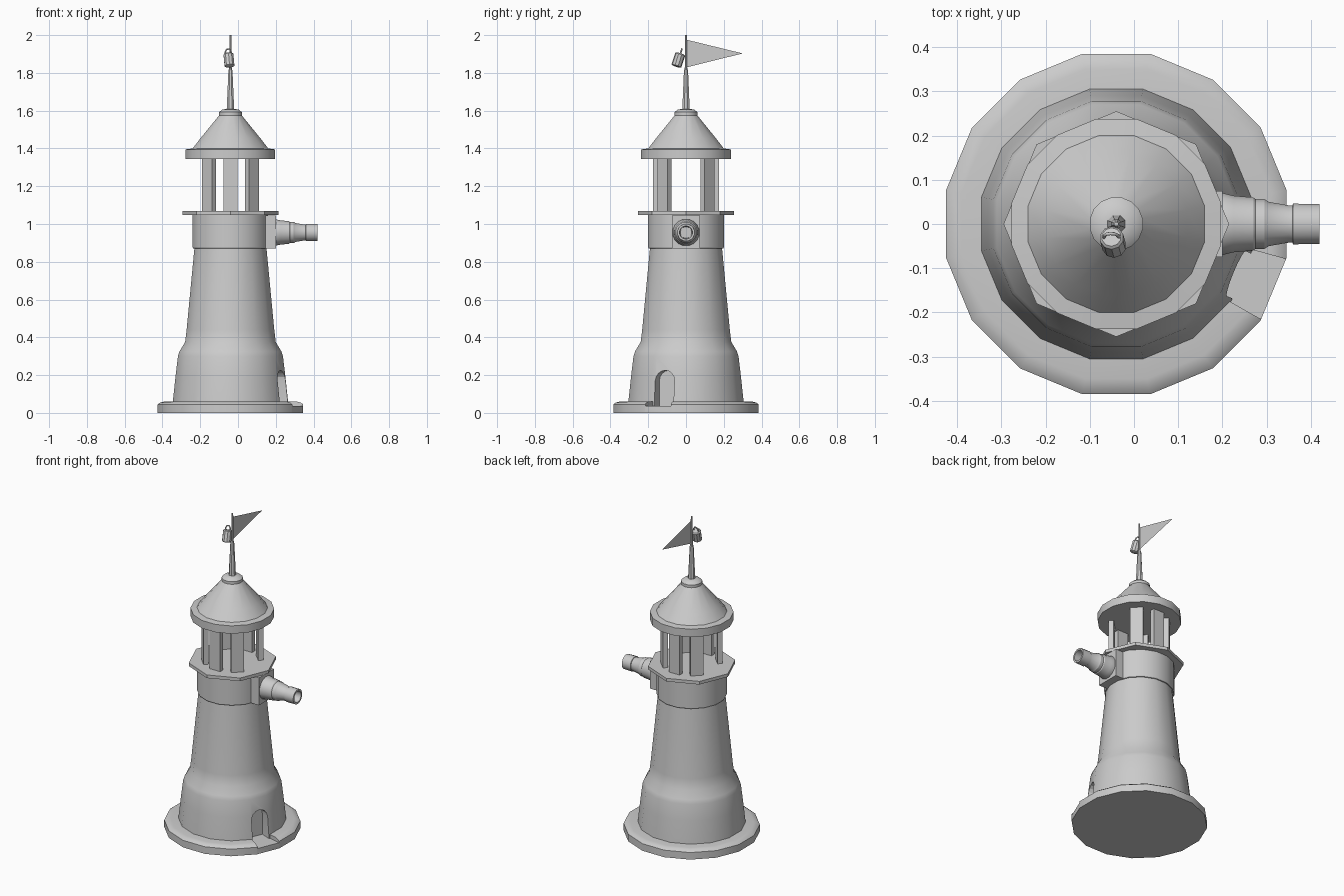
import bpy, bmesh
from math import pi, cos, sin, radians
from mathutils import Matrix, Vector

if "Cube" in bpy.data.objects:
    bpy.data.objects.remove(bpy.data.objects["Cube"])

CX = -0.04   # tower axis
AXIS = Matrix.Translation((CX, 0, 0))


def make(name, bm, mat=Matrix(), smooth=True):
    if any(len(f.verts) for f in bm.faces) and len(bm.faces) > 1:
        bmesh.ops.recalc_face_normals(bm, faces=bm.faces)
    me = bpy.data.meshes.new(name)
    bm.to_mesh(me)
    bm.free()
    me.transform(mat)
    ob = bpy.data.objects.new(name, me)
    bpy.context.collection.objects.link(ob)
    if smooth:
        shade(ob)
    return ob


def activate(ob):
    bpy.ops.object.select_all(action='DESELECT')
    ob.select_set(True)
    bpy.context.view_layer.objects.active = ob


def shade(ob, angle=30):
    activate(ob)
    bpy.ops.object.shade_smooth_by_angle(angle=radians(angle))


def lathe(name, profile, sides=16, mat=AXIS, smooth=True):
    """Closed revolved form; radii are measured to the flats."""
    bm = bmesh.new()
    k = 1 / cos(pi / sides)
    rings = []
    for r, z in profile:
        rings.append([bm.verts.new((r * k * cos(2 * pi * (i + .5) / sides),
                                    r * k * sin(2 * pi * (i + .5) / sides), z))
                      for i in range(sides)])
    for a, b in zip(rings, rings[1:]):
        for i in range(sides):
            j = (i + 1) % sides
            bm.faces.new((a[i], a[j], b[j], b[i]))
    bm.faces.new(rings[0][::-1])
    bm.faces.new(rings[-1])
    return make(name, bm, mat, smooth)


def box(name, size, loc, mat=AXIS):
    bm = bmesh.new()
    bmesh.ops.create_cube(bm, size=1, matrix=Matrix.Translation(loc) @ Matrix.Diagonal((*size, 1)))
    return make(name, bm, mat, False)


def extrude_x(name, pts, x0, x1, mat):
    """Extrude a (y, z) outline along x."""
    bm = bmesh.new()
    f = bm.faces.new([bm.verts.new((x0, y, z)) for y, z in pts])
    ext = bmesh.ops.extrude_face_region(bm, geom=[f])
    for v in [g for g in ext['geom'] if isinstance(g, bmesh.types.BMVert)]:
        v.co.x = x1
    return make(name, bm, mat, False)


def cut(ob, cutter):
    m = ob.modifiers.new('cut', 'BOOLEAN')
    m.operation, m.object, m.solver = 'DIFFERENCE', cutter, 'EXACT'
    activate(ob)
    bpy.ops.object.modifier_apply(modifier=m.name)
    bpy.data.objects.remove(cutter)
    shade(ob)


# base slab and tapering tower
base = lathe('base', [(.385, 0), (.385, .045), (.372, .055), (.35, .06), (.25, .06)])
tower = lathe('tower', [(.308, .02), (.305, .06), (.29, .2), (.278, .30), (.27, .325),
                        (.24, .375), (.232, .44), (.19, .88)])

# arched doorway and sunken step on the face at -22.5 degrees
door_mat = AXIS @ Matrix.Rotation(radians(-22.5), 4, 'Z')
arch = [(-.055, .036), (.055, .036)] + [(.055 * cos(pi * i / 8), .17 + .055 * sin(pi * i / 8)) for i in range(9)]
cut(tower, extrude_x('door_cutter', arch, .235, .45, door_mat))
bm = bmesh.new()
bmesh.ops.create_cube(bm, size=1)
for v in bm.verts:
    out = v.co.x > 0
    v.co = Vector((.42 if out else .235, (.078 if out else .055) * (1 if v.co.y > 0 else -1),
                   .1 if v.co.z > 0 else .036))
cut(base, make('step_cutter', bm, door_mat, False))

# drum under the gallery, with a square mount for the spout
lathe('drum', [(.197, .87), (.2, .875), (.2, 1.05)])
box('spout_mount', (.14, .15, .175), (.17, 0, .9575))

# hollow stepped spout pointing along +x
to_x = Matrix.Translation((0, 0, .955)) @ Matrix.Rotation(pi / 2, 4, 'Y')
lathe('spout', [(.06, .16), (.07, .2), (.064, .225), (.06, .27), (.056, .275), (.056, .295), (.05, .305),
                (.042, .35), (.042, .358), (.046, .36), (.045, .42), (.034, .42), (.03, .33)], mat=to_x)

# octagonal gallery, corners on the axes
lathe('gallery', [(.255 * cos(pi / 8), 1.048), (.255 * cos(pi / 8), 1.068)], 8,
      AXIS @ Matrix.Rotation(pi / 8, 4, 'Z'), False)

# six lantern-room pillars, open toward +x and -x
for i, a in enumerate((45, 90, 135, 225, 270, 315)):
    box(f'pillar_{i + 1}', (.03, .075, .29), (.16, 0, 1.205),
        AXIS @ Matrix.Rotation(radians(a), 4, 'Z'))

# roof with thick rim and cap
lathe('roof', [(.237, 1.345), (.237, 1.395), (.2, 1.4), (.16, 1.452), (.06, 1.575),
               (.06, 1.592), (.045, 1.605), (.02, 1.61)])

# mast and pennant
lathe('mast', [(.02, 1.6), (.011, 1.81), (.006, 1.83), (.005, 2.0)], 8)
bm = bmesh.new()
bm.faces.new([bm.verts.new(p) for p in ((0, .005, 1.975), (0, .005, 1.83), (0, .3, 1.903))])
make('pennant', bm, AXIS, False)

# small tilted lantern hanging from the mast
tilt = Matrix.Translation((CX - .008, -.04, 1.87)) @ Matrix.Rotation(radians(-18), 4, 'X') @ Matrix.Rotation(radians(-5), 4, 'Y')
lathe('hanging_lantern', [(.02, -.038), (.026, -.034), (.026, .028), (.021, .034)], 10, tilt)
cu = bpy.data.curves.new('lantern_handle', 'CURVE')
cu.dimensions, cu.bevel_depth, cu.bevel_resolution = '3D', .004, 1
sp = cu.splines.new('POLY')
sp.points.add(6)
for i, p in enumerate(sp.points):
    p.co = (.017 * cos(pi * i / 6), 0, .034 + .026 * sin(pi * i / 6), 1)
handle = bpy.data.objects.new('lantern_handle', cu)
handle.matrix_world = tilt
bpy.context.collection.objects.link(handle)
